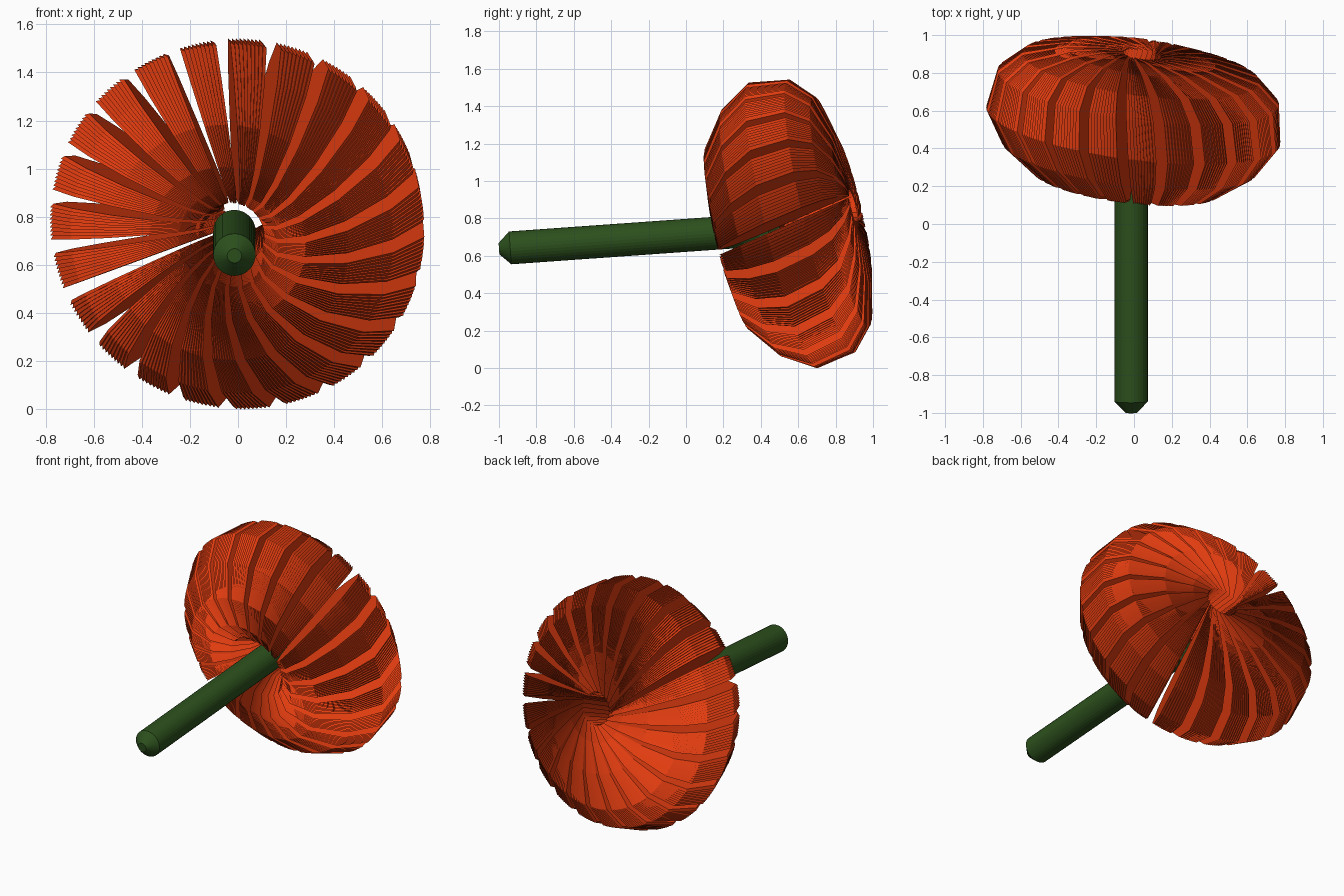
import bpy, bmesh, math
from mathutils import Vector

if "Cube" in bpy.data.objects:
    bpy.data.objects.remove(bpy.data.objects["Cube"])


def material(name, rgb):
    m = bpy.data.materials.new(name)
    m.diffuse_color = (*rgb, 1)
    m.use_nodes = True
    m.node_tree.nodes["Principled BSDF"].inputs["Base Color"].default_value = m.diffuse_color
    return m


def finish(bm, name, mat):
    me = bpy.data.meshes.new(name)
    bm.to_mesh(me)
    bm.free()
    ob = bpy.data.objects.new(name, me)
    me.materials.append(mat)
    bpy.context.collection.objects.link(ob)
    return ob


orange = material("petal_orange", (0.75, 0.045, 0.005))
green = material("stem_green", (0.025, 0.08, 0.012))

# Flower frame: axis n leans up and to the right, u is sideways, v is upward
n = Vector((0.125, 0.963, 0.231)).normalized()
u = (Vector((1, 0, 0)) - n * n.x).normalized()
v = u.cross(n)
CENTRE = Vector((0, 0.55, 0.77))
LEAN = 0.18
PETALS, STRIPS, FILL = 23, 9, 0.72

# Petal outline: (distance from flower axis, position along axis)
OUTLINE = [(0.1, 0), (0.13, -0.2), (0.2, -0.31), (0.32, -0.365), (0.5, -0.335),
           (0.68, -0.2), (0.785, -0.03), (0.75, 0.18), (0.63, 0.29), (0.4, 0.35),
           (0.2, 0.365), (0.08, 0.36), (0.09, 0.2)]


def petal_loop(bm, theta, scale):
    er = u * math.cos(theta) + v * math.sin(theta)
    t = v * math.cos(theta) - u * math.sin(theta)
    return [bm.verts.new(CENTRE + er * (0.42 + (r - 0.42) * scale) + (n + t * LEAN) * a * scale)
            for r, a in OUTLINE]


# Petals: fans of thin leaning plates set round the hub
pitch = math.tau / PETALS
step = pitch * FILL / STRIPS
for p in range(PETALS):
    bm = bmesh.new()
    start = math.radians(79) + pitch * (p + (1 - FILL) / 2)
    for s in range(STRIPS):
        a = petal_loop(bm, start + s * step, 0.965)
        b = petal_loop(bm, start + (s + 1) * step, 1.0)
        bm.faces.new(a)
        bm.faces.new(b[::-1])
        for i in range(len(a)):
            bm.faces.new((a[i - 1], b[i - 1], b[i], a[i]))
    bmesh.ops.recalc_face_normals(bm, faces=bm.faces)
    finish(bm, f"petal_{p + 1:02d}", orange)

# Stem: long cylinder with chamfered ends
start, end = Vector((-0.015, -1.0, 0.638)), Vector((-0.015, 0.5, 0.745))
axis = end - start
L = axis.length
rot = axis.to_track_quat('Z', 'Y').to_matrix()
bm = bmesh.new()
rings = []
SIDES = 32
for h, r in ((0, 0.03), (0.06, 0.088), (L - 0.06, 0.088), (L, 0.03)):
    rings.append([bm.verts.new(start + rot @ Vector((r * math.cos(math.tau * k / SIDES),
                                                     r * math.sin(math.tau * k / SIDES), h)))
                  for k in range(SIDES)])
for lo, hi in zip(rings, rings[1:]):
    for k in range(SIDES):
        j = (k + 1) % SIDES
        bm.faces.new((lo[k], lo[j], hi[j], hi[k]))
bm.faces.new(rings[0][::-1])
bm.faces.new(rings[-1])
finish(bm, "stem", green)
